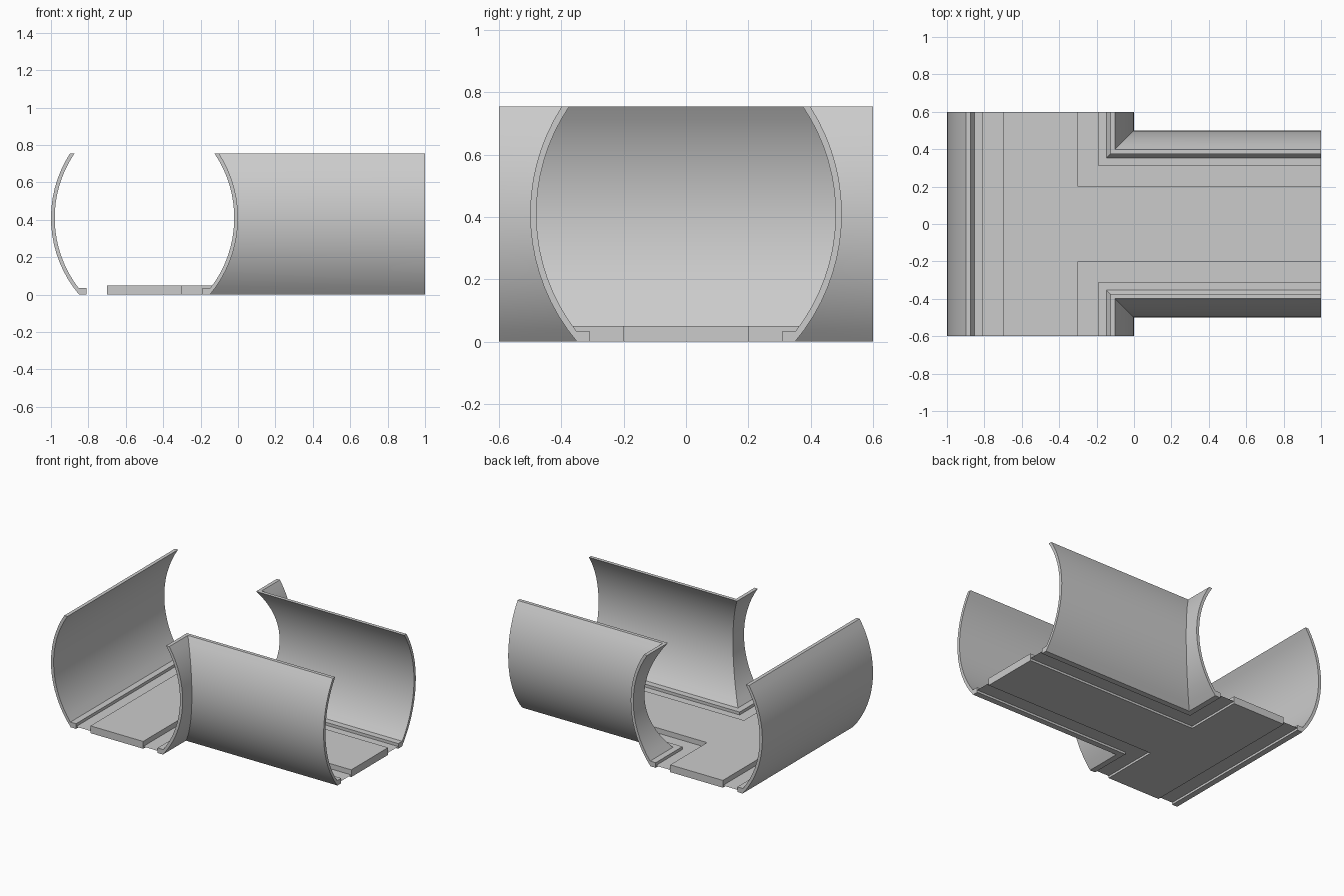
import bpy, bmesh, math

if "Cube" in bpy.data.objects:
    bpy.data.objects.remove(bpy.data.objects["Cube"])

R, CZ, TOP = 0.635, 0.41, 0.754   # wall arc radius, centre height, cut height
THICK, N = 0.02, 16


def arc(radius, z0, z1):
    """Points (inset, z) along a bulging wall arc; inset 0 is the widest outer line."""
    a0, a1 = (math.asin((z - CZ) / radius) for z in (z0, z1))
    angles = [a0 + (a1 - a0) * i / N for i in range(N + 1)]
    return [(R - radius * math.cos(a), CZ + radius * math.sin(a)) for a in angles]


def finish(name, bm):
    bmesh.ops.recalc_face_normals(bm, faces=bm.faces)
    mesh = bpy.data.meshes.new(name)
    bm.to_mesh(mesh)
    bm.free()
    ob = bpy.data.objects.new(name, mesh)
    bpy.context.collection.objects.link(ob)
    bpy.ops.object.select_all(action='DESELECT')
    ob.select_set(True)
    bpy.context.view_layer.objects.active = ob
    bpy.ops.object.shade_smooth_by_angle(angle=math.radians(25))
    return ob


def sweep(name, profile, stations, closed=True):
    """Sweep an (inset, z) profile through stations, mitred at corners."""
    bm = bmesh.new()
    rings = [[bm.verts.new((px + dx * d, py + dy * d, z)) for d, z in profile]
             for (px, py), (dx, dy) in stations]
    n = len(profile)
    for a, b in zip(rings, rings[1:]):
        for i in range(n if closed else n - 1):
            j = (i + 1) % n
            bm.faces.new((a[i], a[j], b[j], b[i]))
    if closed:
        bm.faces.new(rings[0])
        bm.faces.new(rings[-1])
    return finish(name, bm)


# Routes of the straight wall and the two corner walls
routes = {"straight": [((-1, -0.6), (1, 0)), ((-1, 0.6), (1, 0))]}
for side, s in (("back", 1), ("front", -1)):
    routes[side + "_corner"] = [((0, 0.6 * s), (-1, 0)),
                                ((0, 0.5 * s), (-1, -s)),
                                ((1, 0.5 * s), (0, -s))]

# Wall cross-section: outer arc, inner arc, foot ledge
LEDGE = 0.035
wall = arc(R, 0, TOP) + arc(R - THICK, LEDGE, TOP)[::-1] + [(0.19, LEDGE), (0.19, 0)]
gutter = [(0.19, 0.015), (0.30, 0.015)]

for key, stations in routes.items():
    sweep(key + "_wall", wall, stations)
    sweep(key + "_gutter", gutter, stations, closed=False)

# Raised T-shaped floor slab
outline = [(-0.7, -0.6), (-0.3, -0.6), (-0.3, -0.2), (1, -0.2),
           (1, 0.2), (-0.3, 0.2), (-0.3, 0.6), (-0.7, 0.6)]
bm = bmesh.new()
base = bm.faces.new([bm.verts.new((x, y, 0)) for x, y in outline])
top = bmesh.ops.extrude_face_region(bm, geom=[base], use_keep_orig=True)
bmesh.ops.translate(bm, vec=(0, 0, 0.05),
                    verts=[v for v in top["geom"] if isinstance(v, bmesh.types.BMVert)])
finish("floor_slab", bm)
